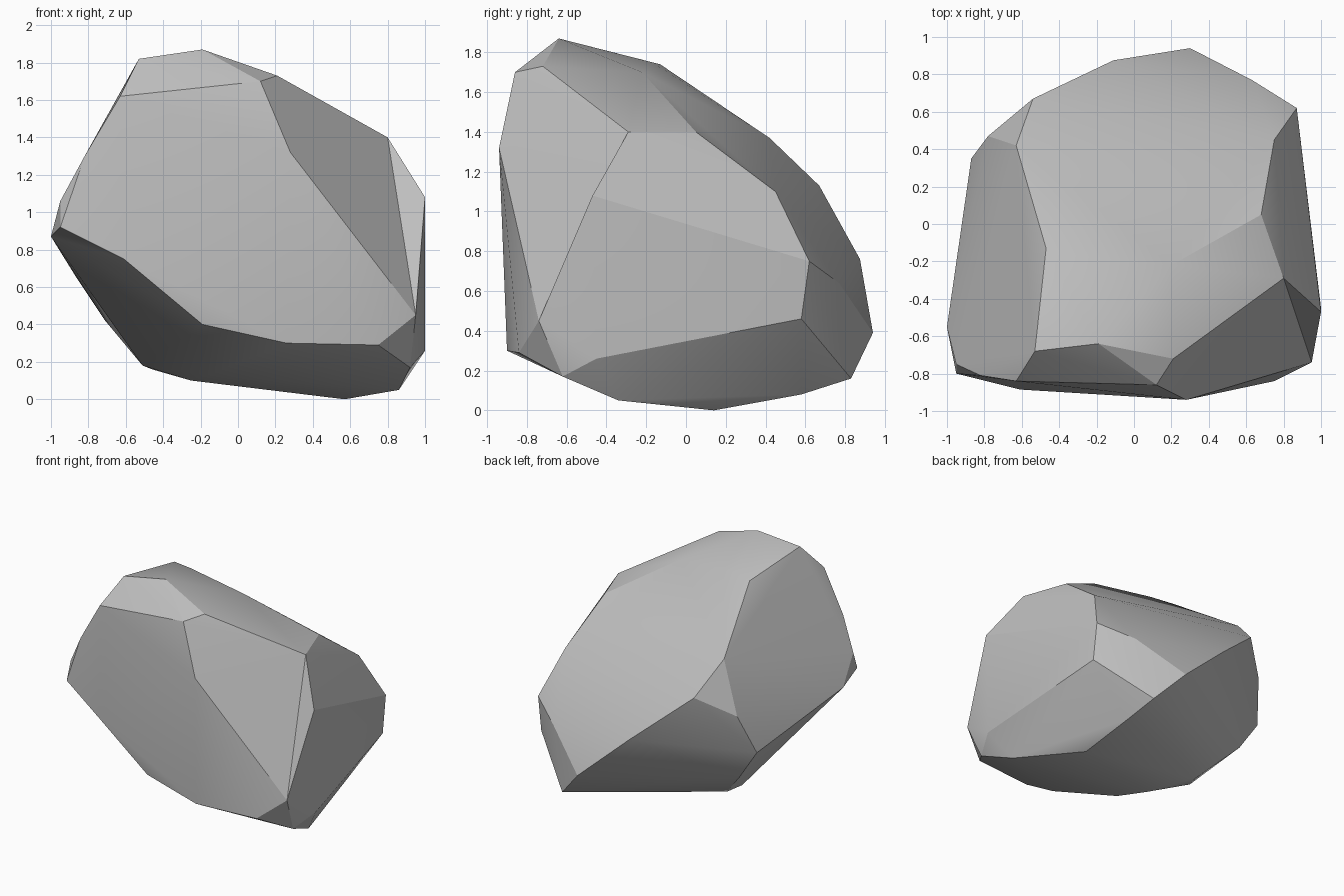
import bpy
import bmesh
import math
from mathutils import Vector

# Remove the default object
default_object = bpy.data.objects.get("Cube")
if default_object:
    bpy.data.objects.remove(default_object, do_unlink=True)


def make_material(name, colour):
    """Create a plain matte material with one flat colour."""
    material = bpy.data.materials.new(name)
    material.use_nodes = True
    material.diffuse_color = colour
    shader = next(node for node in material.node_tree.nodes
                  if node.type == "BSDF_PRINCIPLED")
    shader.inputs["Base Color"].default_value = colour
    shader.inputs["Roughness"].default_value = 0.9
    return material


def add_spur(bm, corner, side):
    """Pull one side of the skin out to a corner, leaving a shallow chip beside it."""
    corner, side = Vector(corner), Vector(side).normalized()
    bm.normal_update()
    covered = [face for face in bm.faces
               if face.normal.dot(side) > 0.75
               and face.normal.dot(corner - face.verts[0].co) > 0.0001]
    rim = [edge for edge in {edge for face in covered for edge in face.edges}
           if sum(face in covered for face in edge.link_faces) == 1]
    bmesh.ops.delete(bm, geom=covered, context="FACES")
    tip = bm.verts.new(corner)
    for edge in rim:
        bm.faces.new((*edge.verts, tip))


def chipped_stone(name, corner_groups, spurs, material, sharp_angle):
    """Wrap a tight skin around groups of corners, then add the spurs."""
    mesh = bpy.data.meshes.new(name)
    stone = bpy.data.objects.new(name, mesh)
    bpy.context.scene.collection.objects.link(stone)

    bm = bmesh.new()
    for group in corner_groups:
        for corner in group:
            bm.verts.new(corner)
    hull = bmesh.ops.convex_hull(bm, input=bm.verts[:], use_existing_faces=False)

    # Drop any corner that fell inside the skin
    unused = {item for item in hull["geom_interior"] + hull["geom_unused"]
              if isinstance(item, bmesh.types.BMVert)}
    bmesh.ops.delete(bm, geom=list(unused), context="VERTS")
    bmesh.ops.recalc_face_normals(bm, faces=bm.faces[:])
    for corner, side in spurs:
        add_spur(bm, corner, side)
        bmesh.ops.recalc_face_normals(bm, faces=bm.faces[:])
    bm.to_mesh(mesh)
    bm.free()
    mesh.materials.append(material)

    # Soft facets with crisp chipped edges
    bpy.ops.object.select_all(action="DESELECT")
    stone.select_set(True)
    bpy.context.view_layer.objects.active = stone
    bpy.ops.object.shade_smooth_by_angle(angle=math.radians(sharp_angle))
    return stone


# Crown: the peak and the bevels around it
crown = [
    (-.19, -.64, 1.87), (.21, -.72, 1.73), (.12, -.86, 1.7),
    (-.53, -.68, 1.82), (-.63, -.84, 1.62), (-.47, -.13, 1.74),
    (-.3, -.17, 1.75), (.2, -.22, 1.7), (.68, .05, 1.4), (.8, -.29, 1.4),
]

# Front: the large steep facet and its lower bend
front = [
    (.28, -.94, 1.32), (.95, -.74, .45), (.75, -.84, .29),
    (.26, -.9, .3), (-.19, -.87, .4), (-.61, -.885, .75),
    (-.95, -.75, 1.06), (-.82, -.81, 1.3),
]

# Flanks: the corners of both sides
flanks = [
    (1, -.45, .26), (.92, -.62, .17),
    (.75, .45, 1.1), (.87, .62, .75), (.87, .58, .46),
    (-1, -.55, .87), (-.87, .35, .66), (-.78, .47, .97),
    (-.63, .42, 1.37), (-.71, .34, .42),
]

# Back: the ridge above the overhang
back = [
    (-.54, .67, 1.13), (-.11, .875, .76), (.3, .94, .39),
    (.51, .83, .16), (.63, .77, .64),
]

# Underside: the shallow resting surface and its swell towards the front
underside = [
    (.57, .14, 0), (.86, -.34, .05), (.55, .58, .08),
    (.13, .1, .07), (-.25, -.16, .1), (-.51, .02, .18),
    (-.46, .14, .16), (-.16, -.38, .13), (.12, -.77, .24),
]

# Spurs: corners that stand proud of a chip, with the side they belong to
spurs = [
    ((1, -.47, 1.08), (1, 0, 0)),
    ((-.95, -.8, .92), (-.8, -.6, 0)),
]

stone_grey = make_material("stone grey", (.52, .52, .52, 1))
chipped_stone("boulder", [crown, front, flanks, back, underside], spurs, stone_grey, 24)
